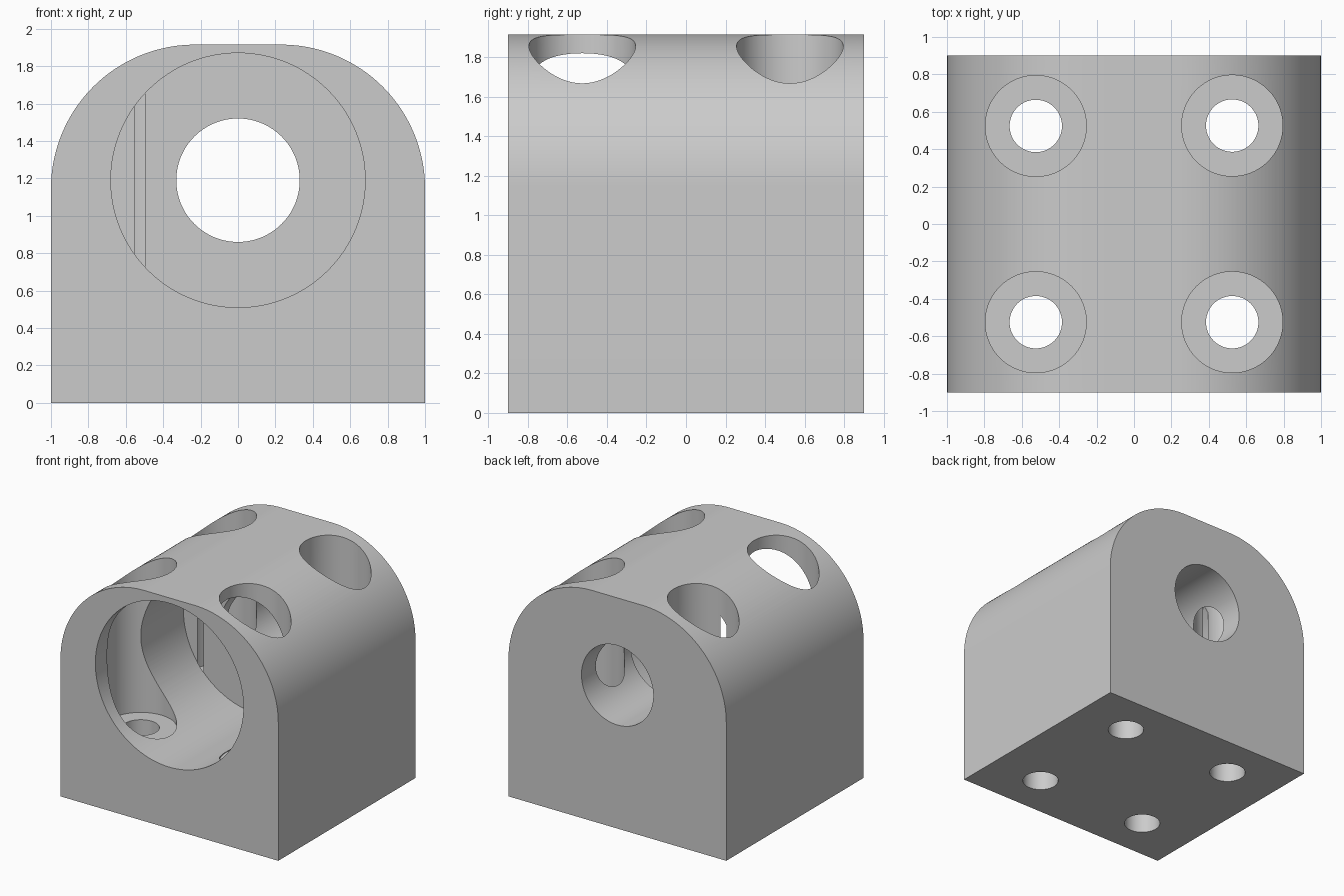
import bpy, bmesh, math

old = bpy.data.objects.get("Cube")
if old:
    bpy.data.objects.remove(old)

grey = bpy.data.materials.new("light_grey")
grey.use_nodes = True
colour = (0.6, 0.6, 0.6, 1)
grey.diffuse_color = colour
grey.node_tree.nodes["Principled BSDF"].inputs["Base Color"].default_value = colour

HALF_W, HALF_D, HEIGHT, ROUND = 1.0, 0.9, 1.915, 0.77
BORE_Z, BORE_END = 1.19, 0.2555
SEAT_Z, SEAT_R, BOLT_R = 0.555, 0.27, 0.14


def make_object(name, bm):
    bmesh.ops.recalc_face_normals(bm, faces=bm.faces)
    mesh = bpy.data.meshes.new(name)
    bm.to_mesh(mesh)
    bm.free()
    mesh.materials.append(grey)
    obj = bpy.data.objects.new(name, mesh)
    bpy.context.collection.objects.link(obj)
    return obj


def prism(name, outline, shift):
    """Extrude a closed outline along a vector."""
    bm = bmesh.new()
    face = bm.faces.new([bm.verts.new(p) for p in outline])
    top = bmesh.ops.extrude_face_region(bm, geom=[face])["geom"]
    bmesh.ops.translate(bm, vec=shift,
                        verts=[v for v in top if isinstance(v, bmesh.types.BMVert)])
    return make_object(name, bm)


def circle(radius, count=128):
    for i in range(count):
        a = math.tau * i / count
        yield radius * math.cos(a), radius * math.sin(a)


def cut(body, cutter):
    """Subtract a cutter and bake the result."""
    mod = body.modifiers.new("cut", "BOOLEAN")
    mod.operation = "DIFFERENCE"
    mod.solver = "EXACT"
    mod.object = cutter
    bpy.context.view_layer.objects.active = body
    bpy.ops.object.modifier_apply(modifier=mod.name)
    bpy.data.objects.remove(cutter)


def bore(body, radius, start, end):
    outline = [(x, start, BORE_Z + z) for x, z in circle(radius)]
    cut(body, prism("bore_cutter", outline, (0, end - start, 0)))


def well(body, x, y, radius, bottom, top):
    outline = [(x + u, y + v, bottom) for u, v in circle(radius)]
    cut(body, prism("well_cutter", outline, (0, 0, top - bottom)))


# Block with rounded upper shoulders
steps = 48
arc = [math.pi / 2 * i / steps for i in range(steps + 1)]
right = [(HALF_W - ROUND + ROUND * math.cos(a), HEIGHT - ROUND + ROUND * math.sin(a))
         for a in arc]
half = [(HALF_W, 0)] + right
profile = half + [(-x, z) for x, z in reversed(half)]
body = prism("bearing_block", [(x, -HALF_D, z) for x, z in profile], (0, 2 * HALF_D, 0))

# Wide front pocket and narrower hole through the back wall
bore(body, 0.68, -1.0, BORE_END)
bore(body, 0.33, 0.0, 1.0)

# Bolt wells; the rear right one just breaks into the pocket
for x in (-0.525, 0.525):
    rear = 0.5241 if x < 0 else 0.526
    for y in (-0.525, rear):
        well(body, x, y, SEAT_R, SEAT_Z, 2.1)
        well(body, x, y, BOLT_R, -0.1, SEAT_Z + 0.1)

# Smooth curved walls, crisp edges
bpy.ops.object.select_all(action="DESELECT")
body.select_set(True)
bpy.context.view_layer.objects.active = body
bpy.ops.object.shade_smooth_by_angle(angle=math.radians(25))
